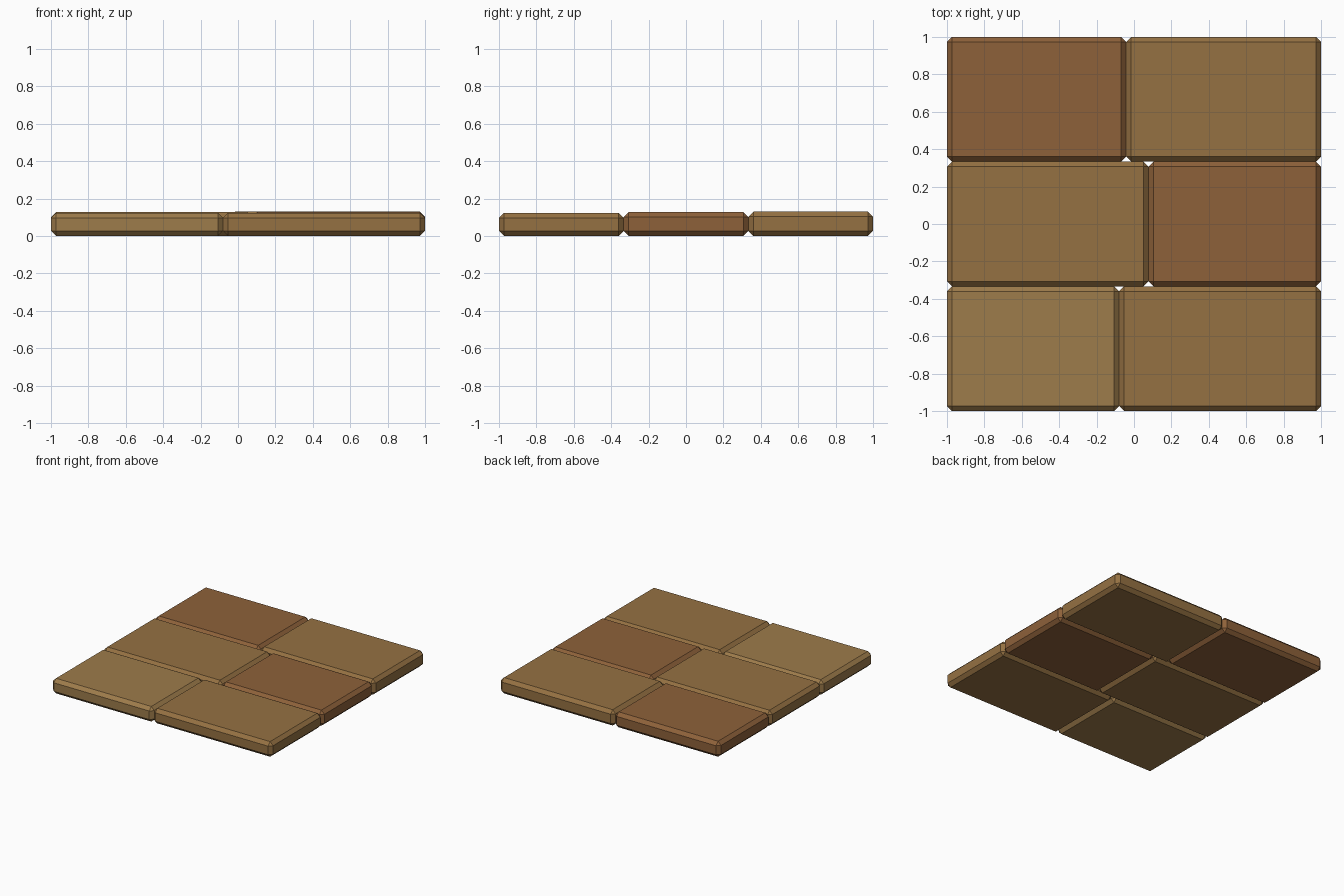
import bpy, bmesh

if "Cube" in bpy.data.objects:
    bpy.data.objects.remove(bpy.data.objects["Cube"])

BEVEL = 0.027


def material(name, rgb):
    m = bpy.data.materials.new(name)
    m.diffuse_color = (*rgb, 1)
    m.use_nodes = True
    m.node_tree.nodes["Principled BSDF"].inputs["Base Color"].default_value = m.diffuse_color
    return m


tan = material("tan_wood", (0.30, 0.165, 0.055))
light = material("light_wood", (0.34, 0.20, 0.07))
red = material("red_wood", (0.27, 0.12, 0.042))


def plank(name, x0, x1, y0, y1, height, mat):
    """Box standing on z = 0 with every edge chamfered."""
    bm = bmesh.new()
    bmesh.ops.create_cube(bm, size=1)
    bmesh.ops.scale(bm, vec=(x1 - x0, y1 - y0, height), verts=bm.verts)
    bmesh.ops.bevel(bm, geom=bm.edges[:], offset=BEVEL, segments=1,
                    affect='EDGES', profile=0.5)
    mesh = bpy.data.meshes.new(name)
    bm.to_mesh(mesh)
    bm.free()
    mesh.materials.append(mat)
    obj = bpy.data.objects.new(name, mesh)
    obj.location = ((x0 + x1) / 2, (y0 + y1) / 2, height / 2)
    bpy.context.collection.objects.link(obj)


# Three rows, each split into two planks at a staggered seam
rows = [
    ("front", -0.08, (0.124, light), (0.124, tan)),
    ("middle", 0.077, (0.127, tan), (0.128, red)),
    ("back", -0.042, (0.127, red), (0.13, tan)),
]
depth = 2 / 3
for i, (row, seam, left, right) in enumerate(rows):
    y0 = -1 + i * depth
    plank(row + "_left_plank", -1, seam, y0, y0 + depth, *left)
    plank(row + "_right_plank", seam, 1, y0, y0 + depth, *right)
